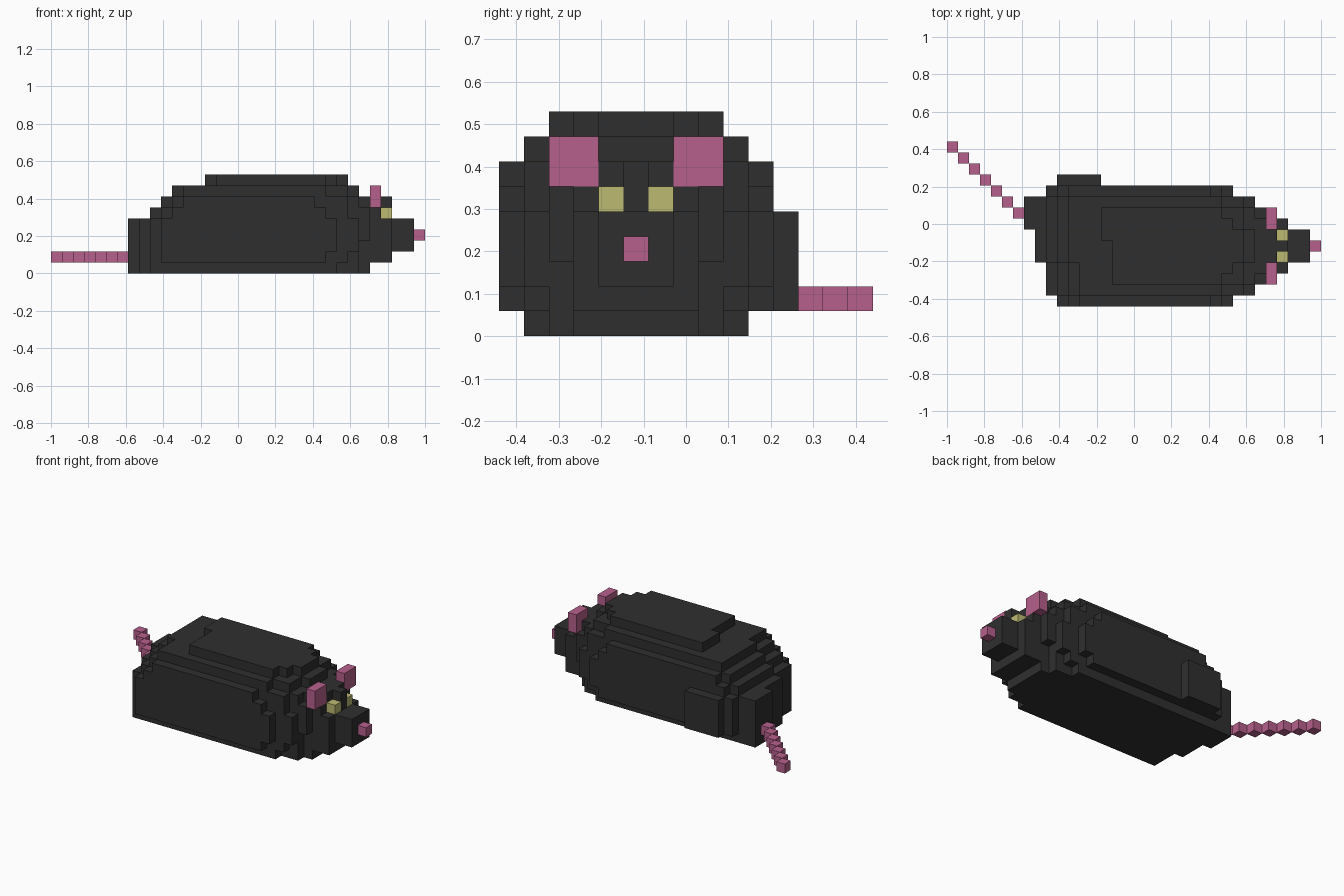
import bpy, bmesh, math
from mathutils import Vector

if "Cube" in bpy.data.objects:
    bpy.data.objects.remove(bpy.data.objects["Cube"], do_unlink=True)

V = 2 / 34                                  # edge length of one block
ORIGIN = Vector((-1, -7.5 * V, 0))


def material(name, rgb):
    m = bpy.data.materials.new(name)
    m.use_nodes = True
    m.diffuse_color = (*rgb, 1)
    bsdf = m.node_tree.nodes["Principled BSDF"]
    bsdf.inputs["Base Color"].default_value = (*rgb, 1)
    bsdf.inputs["Roughness"].default_value = 0.9
    return m


FUR = material("charcoal fur", (0.028, 0.028, 0.028))
PINK = material("pink skin", (0.47, 0.117, 0.262))
YELLOW = material("yellow eyes", (0.51, 0.49, 0.17))


def block_object(name, cells, mat):
    """Outer skin of a set of (i, j, k) grid blocks as one mesh."""
    bm = bmesh.new()
    for c in cells:
        for axis in range(3):
            for side in (0, 1):
                n = list(c)
                n[axis] += 2 * side - 1
                if tuple(n) in cells:
                    continue
                corners = []
                for u, w in ((0, 0), (1, 0), (1, 1), (0, 1)):
                    p = Vector(c)
                    p[axis] += side
                    p[(axis + 1) % 3] += u
                    p[(axis + 2) % 3] += w
                    corners.append(bm.verts.new(ORIGIN + p * V))
                bm.faces.new(corners if side else corners[::-1])
    # Weld the blocks and merge coplanar squares into larger faces
    bmesh.ops.remove_doubles(bm, verts=bm.verts, dist=V * 0.01)
    bmesh.ops.dissolve_limit(bm, angle_limit=math.radians(1),
                             verts=bm.verts, edges=bm.edges)
    mesh = bpy.data.meshes.new(name)
    bm.to_mesh(mesh)
    bm.free()
    mesh.materials.append(mat)
    ob = bpy.data.objects.new(name, mesh)
    bpy.context.collection.objects.link(ob)
    return ob


def box(i, j, k):
    """All blocks in three index ranges, each given as (first, end)."""
    return {(a, b, c) for a in range(*i) for b in range(*j) for c in range(*k)}


# Body: front end of each layer by distance from the middle row (row 5)
FRONT = [
    (29, 29, 29, 28, 26),
    (31, 31, 31, 28, 27, 25),
    (33, 33, 31, 28, 28, 26),
    (33, 33, 31, 29, 28, 26),
    (33, 33, 31, 29, 28, 26),
    (31, 30, 30, 29, 27, 25),
    (31, 30, 29, 28, 27, 24),
    (28, 28, 27, 27, 25),
    (27, 27, 26, 25),
]
# Rear end of each row, and how the rump slopes in towards the back
REAR = (10, 9, 9, 9, 8, 8, 8, 7, 7, 7, 9)
INSET = (0, 0, 0, 0, 0, 1, 2, 3, 6)
LIMIT = (7, 7, 7, 7, 7, 9, 10, 11, 14)

body = set()
for k, ends in enumerate(FRONT):
    for j, rear in enumerate(REAR):
        if abs(j - 5) < len(ends):
            start = max(rear + INSET[k], LIMIT[k])
            if k == 8:
                start = 14 if j > 5 else 15
            body |= box((start, ends[abs(j - 5)]), (j, j + 1), (k, k + 1))

# Hip bulge on the left flank
body |= box((10, 14), (11, 12), (1, 5))
block_object("body", body, FUR)

# Face and ears
block_object("nose", {(33, 5, 3)}, PINK)
for side, eye, ear in (("right", 4, 2), ("left", 6, 7)):
    block_object(side + "_eye", {(30, eye, 5)}, YELLOW)
    block_object(side + "_ear", box((29, 30), (ear, ear + 2), (6, 8)), PINK)

# Tail: a diagonal chain of blocks
for i in range(7):
    block_object("tail_segment_%d" % (7 - i), {(i, 14 - i, 1)}, PINK)
